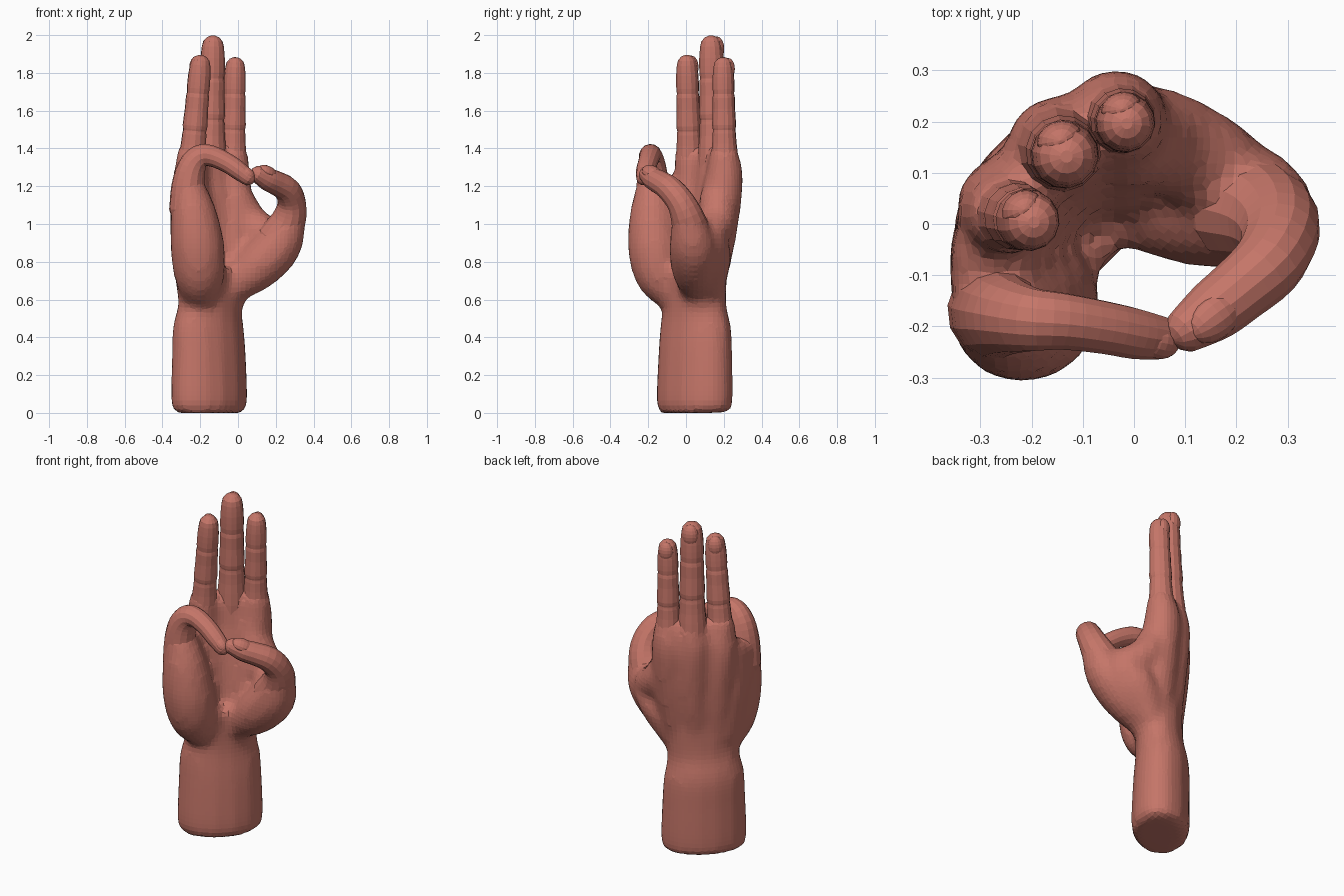
import bpy, bmesh, math
from mathutils import Vector, Matrix

if "Cube" in bpy.data.objects:
    bpy.data.objects.remove(bpy.data.objects["Cube"], do_unlink=True)

skin = bpy.data.materials.new("terracotta skin")
skin.use_nodes = True
skin.diffuse_color = (0.56, 0.18, 0.14, 1)
skin.node_tree.nodes["Principled BSDF"].inputs["Base Color"].default_value = skin.diffuse_color


def finish(bm, name):
    bmesh.ops.recalc_face_normals(bm, faces=bm.faces)
    mesh = bpy.data.meshes.new(name)
    bm.to_mesh(mesh)
    bm.free()
    mesh.materials.append(skin)
    obj = bpy.data.objects.new(name, mesh)
    bpy.context.collection.objects.link(obj)
    return obj


def spline(points, steps):
    """Catmull-Rom samples through (x, y, z, radius) points."""
    p = [Vector(q) for q in points]
    p = [p[0] * 2 - p[1]] + p + [p[-1] * 2 - p[-2]]
    out = []
    for a, b, c, d in zip(p, p[1:], p[2:], p[3:]):
        for i in range(steps):
            t = i / steps
            out.append(0.5 * (2 * b + (c - a) * t + (2 * a - 5 * b + 4 * c - d) * t * t
                              + (3 * b - a - 3 * c + d) * t ** 3))
    return out + [p[-2]]


def sweep(bm, points, steps=3, sides=14, flat=1.0, rounded=True):
    """Sweep an oval of changing radius along a path, with rounded ends."""
    path = [(q.xyz, q.w) for q in spline(points, steps)]
    if rounded:
        for end, nxt, at_start in ((0, 1, True), (-1, -2, False)):
            c, r = path[end]
            out = (c - path[nxt][0]).normalized()
            cap = [(c + out * r * math.sin(math.radians(a)), r * math.cos(math.radians(a)))
                   for a in (28, 55, 78)]
            path = cap[::-1] + path if at_start else path + cap
    u = Vector((1, 1, 0))
    rings = []
    for i, (c, r) in enumerate(path):
        t = (path[min(i + 1, len(path) - 1)][0] - path[max(i - 1, 0)][0]).normalized()
        u = (u - t * u.dot(t)).normalized()
        v = t.cross(u)
        angles = [2 * math.pi * k / sides for k in range(sides)]
        rings.append([bm.verts.new(c + r * (u * math.cos(a) + v * flat * math.sin(a)))
                      for a in angles])
    for a, b in zip(rings, rings[1:]):
        for k in range(sides):
            j = (k + 1) % sides
            bm.faces.new((a[k], a[j], b[j], b[k]))
    bm.faces.new(rings[0][::-1])
    bm.faces.new(rings[-1])


def tube(name, points, **options):
    bm = bmesh.new()
    sweep(bm, points, **options)
    return finish(bm, name)


def nail(name, centre, along, out, r):
    """Curved nail shell that just breaks the finger surface."""
    along = Vector(along).normalized()
    out = Vector(out)
    out = (out - along * out.dot(along)).normalized()
    side = along.cross(out)
    m = Matrix((side * r * 0.75, out * r * 0.6, along * r * 1.05)).transposed().to_4x4()
    m.translation = Vector(centre) + out * r * 0.55 - along * r * 0.2
    bm = bmesh.new()
    bmesh.ops.create_uvsphere(bm, u_segments=14, v_segments=10, radius=1, matrix=m)
    finish(bm, name)


# Palm and wrist: overlapping muscle and bone masses fused into one skin
palm = bmesh.new()
sweep(palm, [(-.152, .045, .0, .21), (-.152, .045, .05, .24), (-.154, .049, .3, .234),
             (-.157, .051, .45, .224), (-.145, .045, .58, .2), (-.13, .045, .78, .21)],
      flat=.67, rounded=False, sides=14)
masses = [
    # index, middle and ring hand bones
    [(-.06, .09, .6, .1), (-.03, .155, .95, .115), (-.035, .2, 1.23, .104), (-.025, .203, 1.36, .082)],
    [(-.13, .07, .6, .1), (-.13, .125, .95, .11), (-.15, .15, 1.23, .1), (-.145, .15, 1.37, .082)],
    [(-.2, .0, .6, .1), (-.22, .03, .95, .11), (-.25, .035, 1.2, .098), (-.245, .02, 1.36, .082)],
    # outer edge of the hand and its pad
    [(-.23, -.03, .6, .09), (-.25, -.08, .95, .11), (-.27, -.13, 1.16, .09)],
    [(-.24, -.01, .7, .09), (-.265, -.04, .95, .095), (-.28, -.06, 1.18, .08)],
    [(-.2, -.06, .62, .1), (-.205, -.135, .73, .135), (-.215, -.165, .88, .145),
     (-.235, -.175, 1.05, .125), (-.26, -.175, 1.18, .095)],
    # ball of the thumb
    [(-.02, .05, .67, .09), (.1, .045, .77, .125), (.215, .035, .89, .125), (.275, .01, 1.02, .09)],
    # web between thumb and index
    [(-.02, .17, 1.14, .1), (.06, .165, 1.01, .1), (.15, .115, .94, .1)],
    [(-.02, .11, .68, .1), (.08, .135, .82, .105), (.15, .11, .9, .105)],
]
for points in masses:
    sweep(palm, points, steps=4)
palm = finish(palm, "palm_and_wrist")
remesh = palm.modifiers.new("fuse", "REMESH")
remesh.mode = "VOXEL"
remesh.voxel_size = 0.026
soften = palm.modifiers.new("soften", "SMOOTH")
soften.factor = 0.5
soften.iterations = 5

# Straight fingers: shared profile of (fraction of length, thickness), pinched at the joints
profile = [(0, 1.45), (.22, 1.38), (.38, 1.2), (.46, 1.15), (.49, 1.1), (.53, 1.18),
           (.66, 1.1), (.75, 1.1), (.78, 1.03), (.82, 1.08), (.92, 1.06), (1, .96)]
fingers = {
    "index": ((-.03, .207, 1.18), (-.015, .197, 1.832), .054, (-.3, .9, 0)),
    "middle": ((-.148, .15, 1.18), (-.133, .133, 1.94), .061, (-.35, .9, 0)),
    "ring": ((-.258, .025, 1.16), (-.2, .005, 1.842), .056, (-.55, .75, 0)),
}
for name, (base, tip, r, back) in fingers.items():
    base, tip = Vector(base), Vector(tip)
    tube(name + "_finger", [(*base.lerp(tip, f), r * k) for f, k in profile], steps=2)
    nail(name + "_nail", tip, tip - base, back, r)

# Little finger, folded across the palm
tube("little_finger", [(-.265, -.17, 1.08, .1), (-.265, -.175, 1.2, .088), (-.245, -.18, 1.3, .075),
                       (-.2, -.187, 1.358, .063), (-.14, -.19, 1.36, .056), (-.06, -.202, 1.325, .052),
                       (0, -.214, 1.285, .05), (.05, -.222, 1.247, .043)], steps=3)
nail("little_nail", (.045, -.222, 1.25), (.05, -.01, -.04), (.1, -.4, .85), .043)

# Thumb, curling in to meet the little finger
tube("thumb", [(.21, .035, .92, .11), (.268, .012, 1.02, .092), (.285, -.025, 1.11, .076),
               (.26, -.08, 1.18, .07), (.205, -.13, 1.215, .064), (.155, -.17, 1.237, .06),
               (.11, -.202, 1.26, .048)], steps=3)
nail("thumb_nail", (.132, -.187, 1.25), (-.04, -.03, .02), (.1, -.35, .9), .058)
